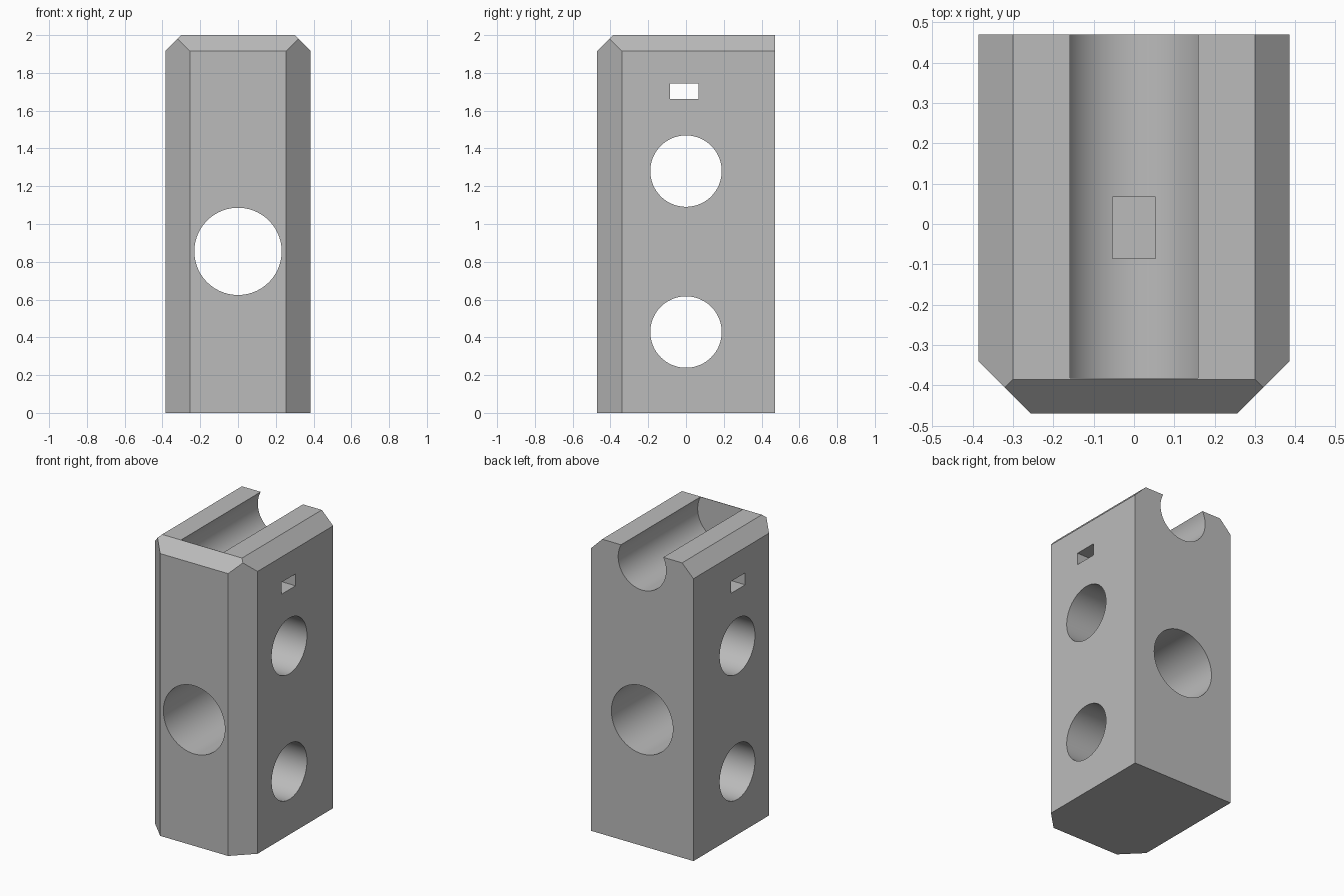
import bpy, bmesh
from math import radians
from mathutils import Vector, Matrix

default_cube = bpy.data.objects.get("Cube")
if default_cube:
    bpy.data.objects.remove(default_cube, do_unlink=True)

HALF_X, HALF_Y, HEIGHT = 0.385, 0.47, 2.0
TOP_BEVEL, CORNER_BEVEL = 0.085, 0.13

grey = bpy.data.materials.new("plain grey")
grey.use_nodes = True
colour = (0.5, 0.5, 0.5, 1)
grey.diffuse_color = colour
grey.node_tree.nodes["Principled BSDF"].inputs["Base Color"].default_value = colour


def to_object(name, bm):
    bmesh.ops.recalc_face_normals(bm, faces=bm.faces)
    mesh = bpy.data.meshes.new(name)
    bm.to_mesh(mesh)
    bm.free()
    mesh.materials.append(grey)
    obj = bpy.data.objects.new(name, mesh)
    bpy.context.collection.objects.link(obj)
    return obj


def box(x, y, z):
    """Box mesh from three (low, high) ranges."""
    bm = bmesh.new()
    bmesh.ops.create_cube(bm, size=1)
    ranges = (x, y, z)
    bmesh.ops.scale(bm, verts=bm.verts, vec=[b - a for a, b in ranges])
    bmesh.ops.translate(bm, verts=bm.verts, vec=[(a + b) / 2 for a, b in ranges])
    return bm


def rod(name, start, end, radius):
    """Cylinder running between two points."""
    start, end = Vector(start), Vector(end)
    axis = end - start
    turn = axis.to_track_quat("Z", "Y").to_matrix().to_4x4()
    bm = bmesh.new()
    bmesh.ops.create_cone(bm, cap_ends=True, segments=96, radius1=radius, radius2=radius,
                          depth=axis.length,
                          matrix=Matrix.Translation((start + end) / 2) @ turn)
    return to_object(name, bm)


def chamfer(bm, point, normal):
    """Slice off everything beyond a plane and cap the cut."""
    geom = bm.verts[:] + bm.edges[:] + bm.faces[:]
    cut = bmesh.ops.bisect_plane(bm, geom=geom, plane_co=point, plane_no=normal, clear_outer=True)
    rim = [e for e in cut["geom_cut"] if isinstance(e, bmesh.types.BMEdge)]
    bmesh.ops.contextual_create(bm, geom=rim)


# Block with bevelled front corners and bevelled top edges (back edge stays square)
bm = box((-HALF_X, HALF_X), (-HALF_Y, HALF_Y), (0, HEIGHT))
for side in (-1, 1):
    chamfer(bm, (side * HALF_X, -HALF_Y + CORNER_BEVEL, 0), (side, -1, 0))
    chamfer(bm, (side * HALF_X, 0, HEIGHT - TOP_BEVEL), (side, 0, 1))
chamfer(bm, (0, -HALF_Y, HEIGHT - TOP_BEVEL), (0, -1, 1))
block = to_object("block", bm)

# Cutters: front hole, two side holes, top groove open to the back, side slot
cutters = [
    rod("front_hole_cutter", (0, -1, 0.855), (0, 1, 0.855), 0.231),
    rod("lower_side_hole_cutter", (-1, 0, 0.428), (1, 0, 0.428), 0.189),
    rod("upper_side_hole_cutter", (-1, 0, 1.28), (1, 0, 1.28), 0.189),
    rod("groove_cutter", (0, -HALF_Y + TOP_BEVEL + 0.003, 1.915), (0, 1, 1.915), 0.18),
    to_object("slot_cutter", box((-1, 1), (-0.085, 0.067), (1.662, 1.743))),
]
for cutter in cutters:
    cutter.hide_render = True
    cut = block.modifiers.new(cutter.name, "BOOLEAN")
    cut.operation = "DIFFERENCE"
    cut.solver = "EXACT"
    cut.object = cutter

# Bake the cuts, then drop the cutters
for obj in bpy.context.selected_objects:
    obj.select_set(False)
bpy.context.view_layer.objects.active = block
block.select_set(True)
for name in [m.name for m in block.modifiers]:
    bpy.ops.object.modifier_apply(modifier=name)
for cutter in cutters:
    bpy.data.objects.remove(cutter, do_unlink=True)

bpy.ops.object.shade_smooth_by_angle(angle=radians(30))
